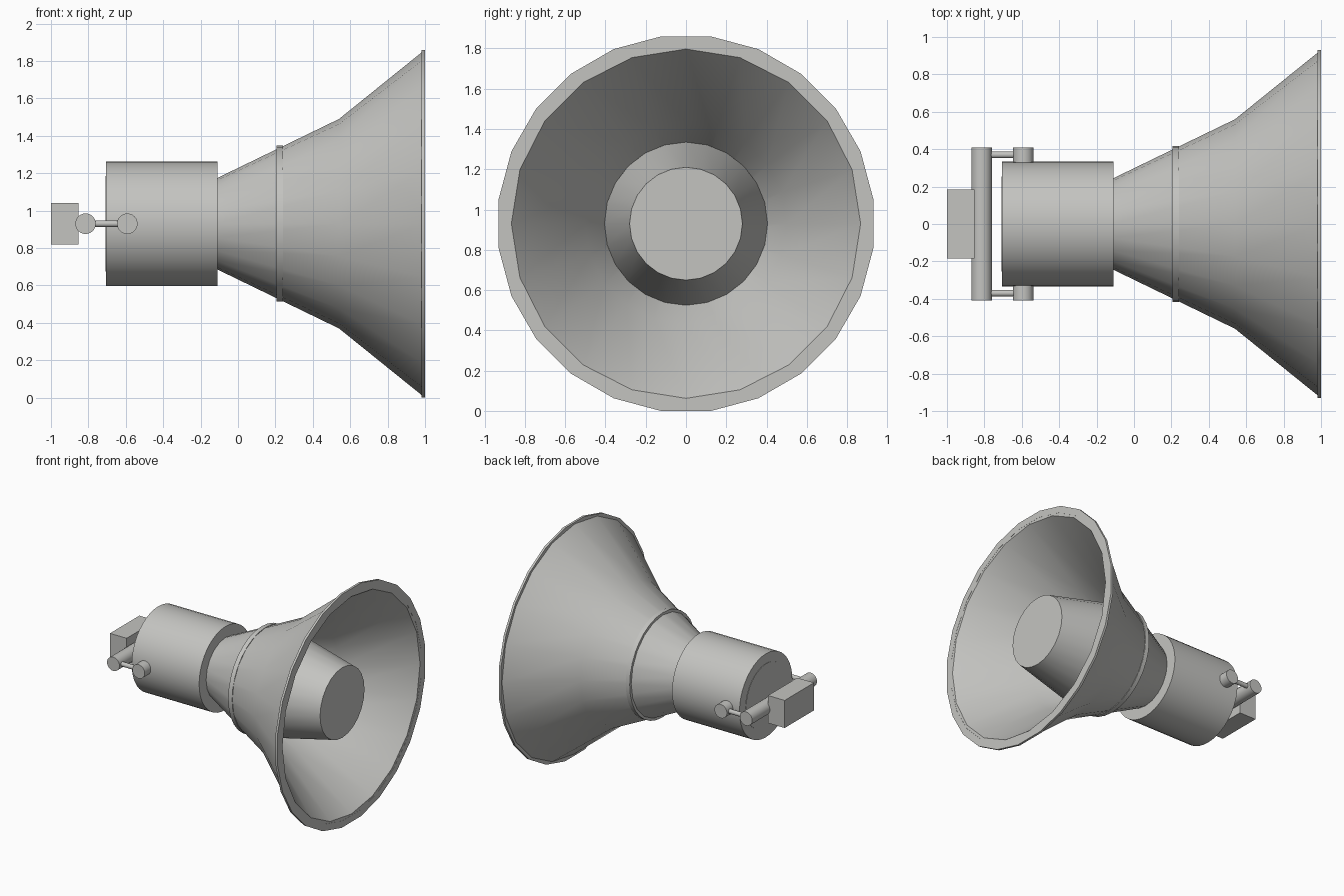
import bpy
import bmesh
from math import cos, sin, pi
from mathutils import Matrix

default = bpy.data.objects.get("Cube")
if default:
    bpy.data.objects.remove(default, do_unlink=True)

AXIS_Z = 0.93

grey = bpy.data.materials.new("warm grey")
grey.use_nodes = True
colour = (0.55, 0.55, 0.53, 1)
grey.diffuse_color = colour
grey.node_tree.nodes["Principled BSDF"].inputs["Base Color"].default_value = colour


def finish(name, bm, location, smooth=True):
    bmesh.ops.recalc_face_normals(bm, faces=bm.faces)
    mesh = bpy.data.meshes.new(name)
    bm.to_mesh(mesh)
    bm.free()
    mesh.materials.append(grey)
    obj = bpy.data.objects.new(name, mesh)
    obj.location = location
    bpy.context.collection.objects.link(obj)
    if smooth:
        bpy.ops.object.select_all(action="DESELECT")
        obj.select_set(True)
        bpy.context.view_layer.objects.active = obj
        bpy.ops.object.shade_smooth_by_angle(angle=pi / 6)
    return obj


def lathe(name, profile, sides, phase=0.0, closed=False):
    """Turn (x, radius) points around the horn axis; open profiles get end caps."""
    bm = bmesh.new()
    rings = []
    for x, r in profile:
        angles = [2 * pi * (i + phase) / sides for i in range(sides)]
        rings.append([bm.verts.new((x, r * sin(a), r * cos(a))) for a in angles])
    pairs = list(zip(rings, rings[1:]))
    if closed:
        pairs.append((rings[-1], rings[0]))
    else:
        bm.faces.new(rings[0])
        bm.faces.new(rings[-1])
    for a, b in pairs:
        for i in range(sides):
            j = (i + 1) % sides
            bm.faces.new((a[i], a[j], b[j], b[i]))
    return finish(name, bm, (0, 0, AXIS_Z))


def rod(name, centre, radius, length, axis, sides=24):
    bm = bmesh.new()
    turn = Matrix.Rotation(pi / 2, 4, "X" if axis == "Y" else "Y")
    bmesh.ops.create_cone(bm, cap_ends=True, segments=sides, radius1=radius,
                          radius2=radius, depth=length, matrix=turn)
    return finish(name, bm, centre)


# Flared horn with a thick wall
lathe("horn", [(-0.12, 0.24), (0.54, 0.56), (0.999, 0.93),
               (0.999, 0.867), (0.54, 0.50), (-0.12, 0.18)], 20, closed=True)
rim_r = 0.93 / cos(pi / 24)
lathe("horn_rim", [(0.982, rim_r), (1.0, rim_r), (1.0, 0.885), (0.982, 0.885)],
      24, phase=0.5, closed=True)
lathe("horn_band", [(0.205, 0.417), (0.24, 0.417), (0.24, 0.37), (0.205, 0.37)],
      32, closed=True)

# Tapered centre plug inside the horn
lathe("centre_plug", [(0.35, 0.405), (0.92, 0.28)], 24)

# Driver housing and its back plate
lathe("driver_housing", [(-0.705, 0.333), (-0.11, 0.333)], 40)
lathe("back_plate", [(-0.708, 0.255), (-0.70, 0.255)], 32)

# Mounting bracket: cross bar, side arms and pivots, wall block
rod("cross_bar", (-0.815, 0, AXIS_Z), 0.055, 0.816, "Y")
for side, s in (("left", 1), ("right", -1)):
    rod("pivot_" + side, (-0.592, s * 0.364, AXIS_Z), 0.055, 0.088, "Y")
    rod("arm_" + side, (-0.70, s * 0.37, AXIS_Z), 0.018, 0.2, "X", 16)

bm = bmesh.new()
bmesh.ops.create_cube(bm, size=1)
bmesh.ops.scale(bm, vec=(0.147, 0.37, 0.22), verts=bm.verts)
finish("wall_block", bm, (-0.9265, 0, AXIS_Z), smooth=False)
